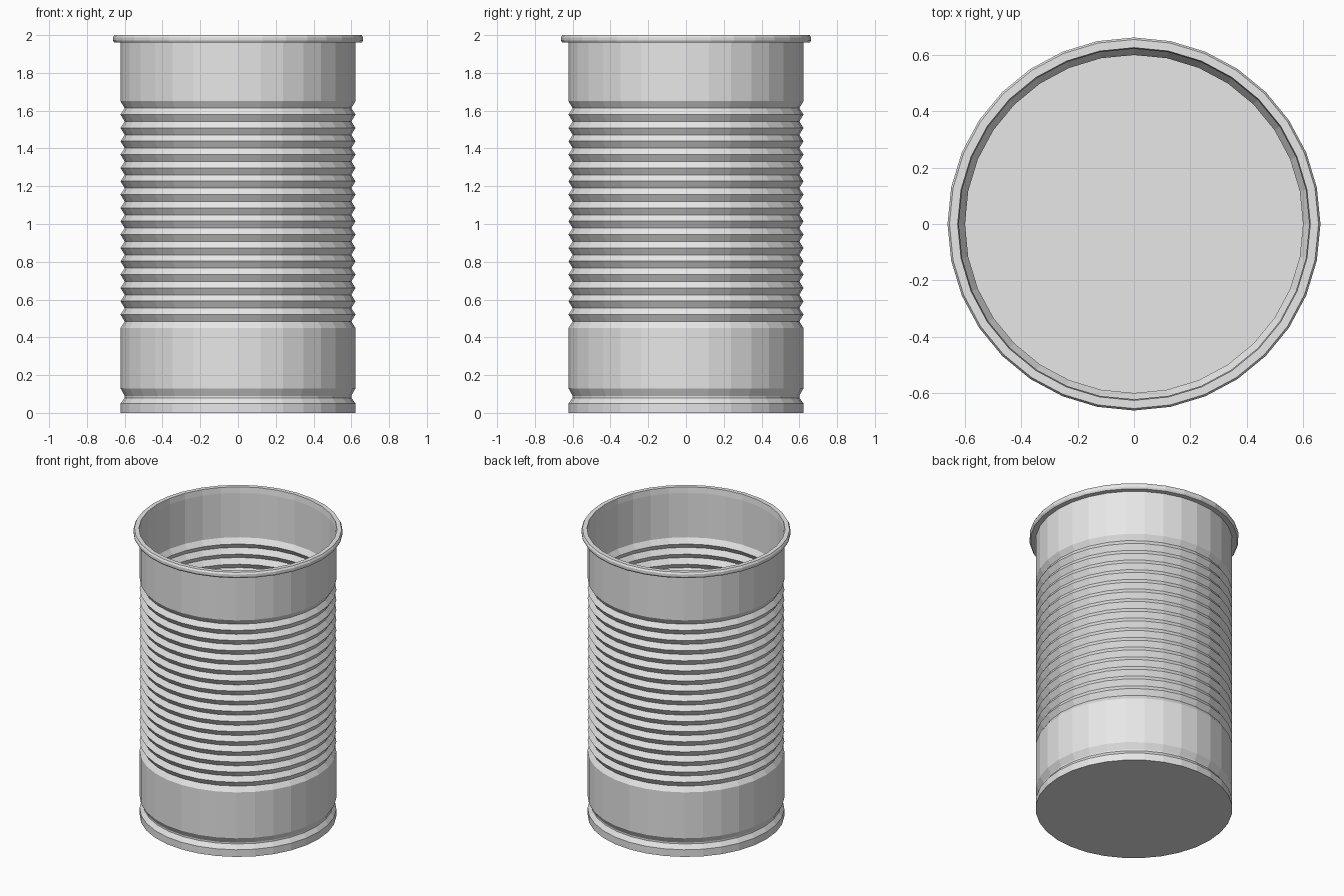
import bpy, bmesh, math

if "Cube" in bpy.data.objects:
    bpy.data.objects.remove(bpy.data.objects["Cube"])

SIDES = 32
tin = bpy.data.materials.new("tin_grey")
tin.diffuse_color = (0.8, 0.8, 0.8, 1)
tin.use_nodes = True
tin.node_tree.nodes["Principled BSDF"].inputs["Base Color"].default_value = tin.diffuse_color


def lathe(name, profile, cap=False):
    """Spin a list of (radius, z) points, bottom to top, into a flat-faced sheet."""
    bm = bmesh.new()
    rings = []
    for r, z in profile:
        rings.append([bm.verts.new((r * math.cos(2 * math.pi * i / SIDES),
                                    r * math.sin(2 * math.pi * i / SIDES), z))
                      for i in range(SIDES)])
    for low, high in zip(rings, rings[1:]):
        for i in range(SIDES):
            j = (i + 1) % SIDES
            bm.faces.new((low[i], low[j], high[j], high[i]))
    if cap:
        bm.faces.new(list(reversed(rings[0])))
    mesh = bpy.data.meshes.new(name)
    bm.to_mesh(mesh)
    bm.free()
    mesh.materials.append(tin)
    obj = bpy.data.objects.new(name, mesh)
    bpy.context.collection.objects.link(obj)
    return obj


# Can wall with closed base: foot groove, plain band, ribs, plain band
R, R_IN = 0.622, 0.60
RIBS, RIB_LOW, RIB_HIGH = 17, 0.45, 1.65
step = (RIB_HIGH - RIB_LOW) / RIBS
wall = [(R, 0), (R, 0.05), (R_IN, 0.08), (R_IN, 0.09), (R, 0.13), (R, RIB_LOW)]
for k in range(RIBS):
    z = RIB_LOW + k * step
    wall += [(R_IN, z + step * 0.48), (R, z + step)]
wall.append((R, 1.96))
lathe("can_body", wall, cap=True)

# Rolled rim at the open top
lathe("can_rim", [(R, 1.96), (0.655, 1.96), (0.662, 1.972), (0.662, 1.988),
                  (0.655, 2.0), (0.626, 2.0), (R, 1.96)])
